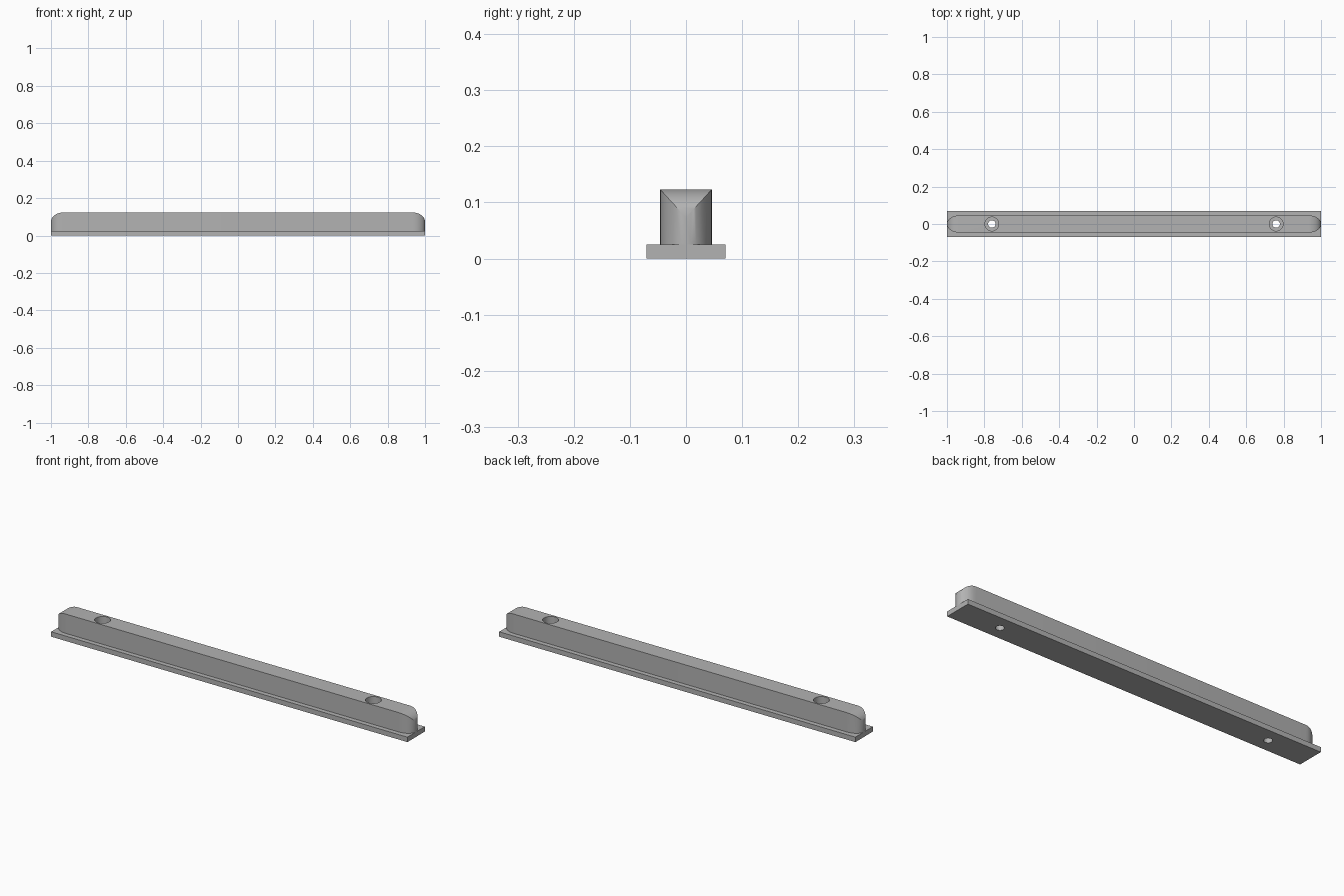
import bpy, bmesh, math
from mathutils import Vector

cube = bpy.data.objects.get("Cube")
if cube:
    bpy.data.objects.remove(cube, do_unlink=True)

BASE_TOP, TOP = 0.025, 0.123
HALF_WIDTH, END_ROUND, SHOULDER = 0.046, 0.065, 0.05
HOLE_X = 0.76

grey = bpy.data.materials.new("plain grey")
grey.use_nodes = True
grey.diffuse_color = (0.45, 0.45, 0.45, 1)
grey.node_tree.nodes["Principled BSDF"].inputs["Base Color"].default_value = grey.diffuse_color


def prism(name, points, direction):
    """Extrude a closed outline along a direction."""
    bm = bmesh.new()
    face = bm.faces.new([bm.verts.new(p) for p in points])
    moved = bmesh.ops.extrude_face_region(bm, geom=[face])["geom"]
    bmesh.ops.translate(bm, vec=Vector(direction),
                        verts=[v for v in moved if isinstance(v, bmesh.types.BMVert)])
    bmesh.ops.recalc_face_normals(bm, faces=bm.faces)
    mesh = bpy.data.meshes.new(name)
    bm.to_mesh(mesh)
    bm.free()
    obj = bpy.data.objects.new(name, mesh)
    bpy.context.collection.objects.link(obj)
    mesh.materials.append(grey)
    return obj


def boolean(target, cutter, operation):
    """Apply a boolean, then remove the cutter."""
    mod = target.modifiers.new("cut", 'BOOLEAN')
    mod.operation, mod.object, mod.solver = operation, cutter, 'EXACT'
    bpy.context.view_layer.objects.active = target
    bpy.ops.object.modifier_apply(modifier=mod.name)
    bpy.data.objects.remove(cutter, do_unlink=True)


def bore(target, x, radius, bottom, top):
    ring = [(x + radius * math.cos(a), radius * math.sin(a), bottom)
            for a in (math.tau * i / 32 for i in range(32))]
    boolean(target, prism("bore_cutter", ring, (0, 0, top - bottom)), 'DIFFERENCE')


# Flat base strip
base = prism("base_strip", [(-1, -0.07, 0), (1, -0.07, 0), (1, 0.07, 0), (-1, 0.07, 0)],
             (0, 0, BASE_TOP))

# Rail: rounded-end plan
plan = []
for side in (1, -1):
    for i in range(17):
        a = math.pi * (i / 16 - 0.5)
        plan.append((side * (1 - END_ROUND + END_ROUND * math.cos(a)),
                     side * HALF_WIDTH * math.sin(a), BASE_TOP))
rail = prism("rail", plan, (0, 0, TOP - BASE_TOP))

# Round the top of both rail ends
arc = [(1 - END_ROUND + END_ROUND * math.cos(a), TOP - SHOULDER + SHOULDER * math.sin(a))
       for a in (math.pi / 2 * i / 10 for i in range(11))]
half = [(1.0, -0.1)] + arc
outline = half + [(-x, z) for x, z in reversed(half)]
boolean(rail, prism("shoulder_cutter", [(x, -0.2, z) for x, z in outline], (0, 0.4, 0)),
        'INTERSECT')

# Counterbored screw holes
for x in (-HOLE_X, HOLE_X):
    bore(rail, x, 0.037, 0.06, 0.2)
    bore(rail, x, 0.02, -0.1, 0.1)
    bore(base, x, 0.02, -0.1, 0.1)

# Smooth curved surfaces, keep edges crisp
for obj in (base, rail):
    bpy.ops.object.select_all(action='DESELECT')
    obj.select_set(True)
    bpy.context.view_layer.objects.active = obj
    bpy.ops.object.shade_smooth_by_angle(angle=math.radians(30))
